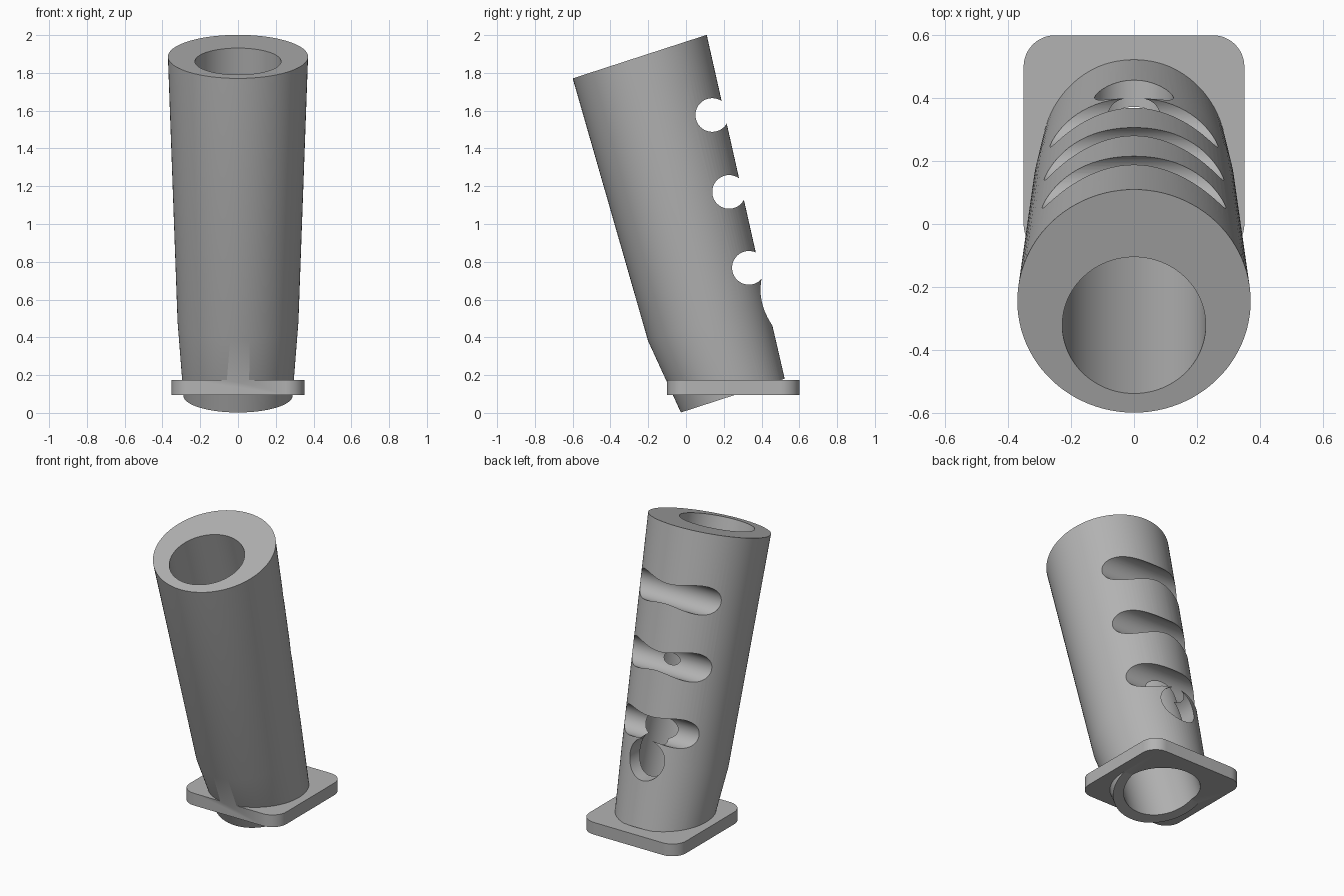
import bpy, bmesh, math
from mathutils import Vector, Matrix

cube = bpy.data.objects.get("Cube")
if cube:
    bpy.data.objects.remove(cube, do_unlink=True)

SEG = 96
TILT = math.radians(18)
BACK = Vector((0, math.cos(TILT), math.sin(TILT)))    # across the tilted end faces
DOWN = Vector((0, math.sin(TILT), -math.cos(TILT)))   # along the bore
SIDE = Vector((1, 0, 0))
TOP = Vector((0, -0.245, 1.886))                      # centre of the top face

grey = bpy.data.materials.new("plain_grey")
grey.use_nodes = True
colour = (0.45, 0.45, 0.45, 1)
grey.diffuse_color = colour
grey.node_tree.nodes["Principled BSDF"].inputs["Base Color"].default_value = colour


def loft(name, loops):
    """Closed solid through matching loops of points."""
    bm = bmesh.new()
    rings = [[bm.verts.new(p) for p in loop] for loop in loops]
    for a, b in zip(rings, rings[1:]):
        for i in range(len(a)):
            j = (i + 1) % len(a)
            bm.faces.new((a[i], a[j], b[j], b[i]))
    bm.faces.new(rings[0])
    bm.faces.new(rings[-1])
    bmesh.ops.recalc_face_normals(bm, faces=bm.faces)
    mesh = bpy.data.meshes.new(name)
    bm.to_mesh(mesh)
    bm.free()
    mesh.materials.append(grey)
    obj = bpy.data.objects.new(name, mesh)
    bpy.context.collection.objects.link(obj)
    return obj


def ring(centre, u, v, ru, rv):
    angles = [2 * math.pi * i / SEG for i in range(SEG)]
    return [centre + u * ru * math.cos(a) + v * rv * math.sin(a) for a in angles]


def section(depth, shift, rx, ry):
    return ring(TOP + DOWN * depth + BACK * shift, SIDE, BACK, rx, ry)


def rod(name, start, end, u, v, r):
    return loft(name, [ring(Vector(start), u, v, r, r), ring(Vector(end), u, v, r, r)])


def combine(target, other, operation):
    """Apply a boolean and remove the helper."""
    other.hide_render = True
    mod = target.modifiers.new("boolean", "BOOLEAN")
    mod.operation, mod.solver, mod.object = operation, "EXACT", other
    bpy.context.view_layer.objects.active = target
    bpy.ops.object.modifier_apply(modifier=mod.name)
    bpy.data.objects.remove(other, do_unlink=True)


# Tapered, leaning grip body
grip = loft("grip", [section(0, 0, 0.371, 0.373),
                     section(1.445, -0.092, 0.32, 0.331),
                     section(1.859, -0.086, 0.289, 0.289)])

# Rounded mounting plate
outline = []
R = 0.1
for k, (sx, sy) in enumerate(((1, 1), (-1, 1), (-1, -1), (1, -1))):
    for i in range(13):
        a = math.pi / 2 * (k + i / 12)
        outline.append((sx * (0.351 - R) + R * math.cos(a),
                        0.25 + sy * (0.35 - R) + R * math.sin(a)))
plate = loft("mounting_plate", [[(x, y, z) for x, y in outline] for z in (0.095, 0.175)])
combine(grip, plate, "UNION")

# Straight bore right through body and plate
bore_top = TOP - BACK * 0.081
combine(grip, rod("bore", bore_top - DOWN * 0.3, bore_top + DOWN * 2.3,
                  SIDE, BACK, 0.228), "DIFFERENCE")

# Finger grooves across the back
Y, Z = Vector((0, 1, 0)), Vector((0, 0, 1))
for y, z in ((0.139, 1.577), (0.228, 1.17), (0.333, 0.768)):
    combine(grip, rod("groove", (-1, y, z), (1, y, z), Y, Z, 0.089), "DIFFERENCE")

# Round hole in the back, opening into the bore
combine(grip, rod("back_hole", (0, 0.2, 0.587), (0, 0.9, 0.587),
                  SIDE, Z, 0.125), "DIFFERENCE")

bpy.ops.object.select_all(action="DESELECT")
grip.select_set(True)
bpy.context.view_layer.objects.active = grip
bpy.ops.object.shade_smooth_by_angle(angle=math.radians(30))
